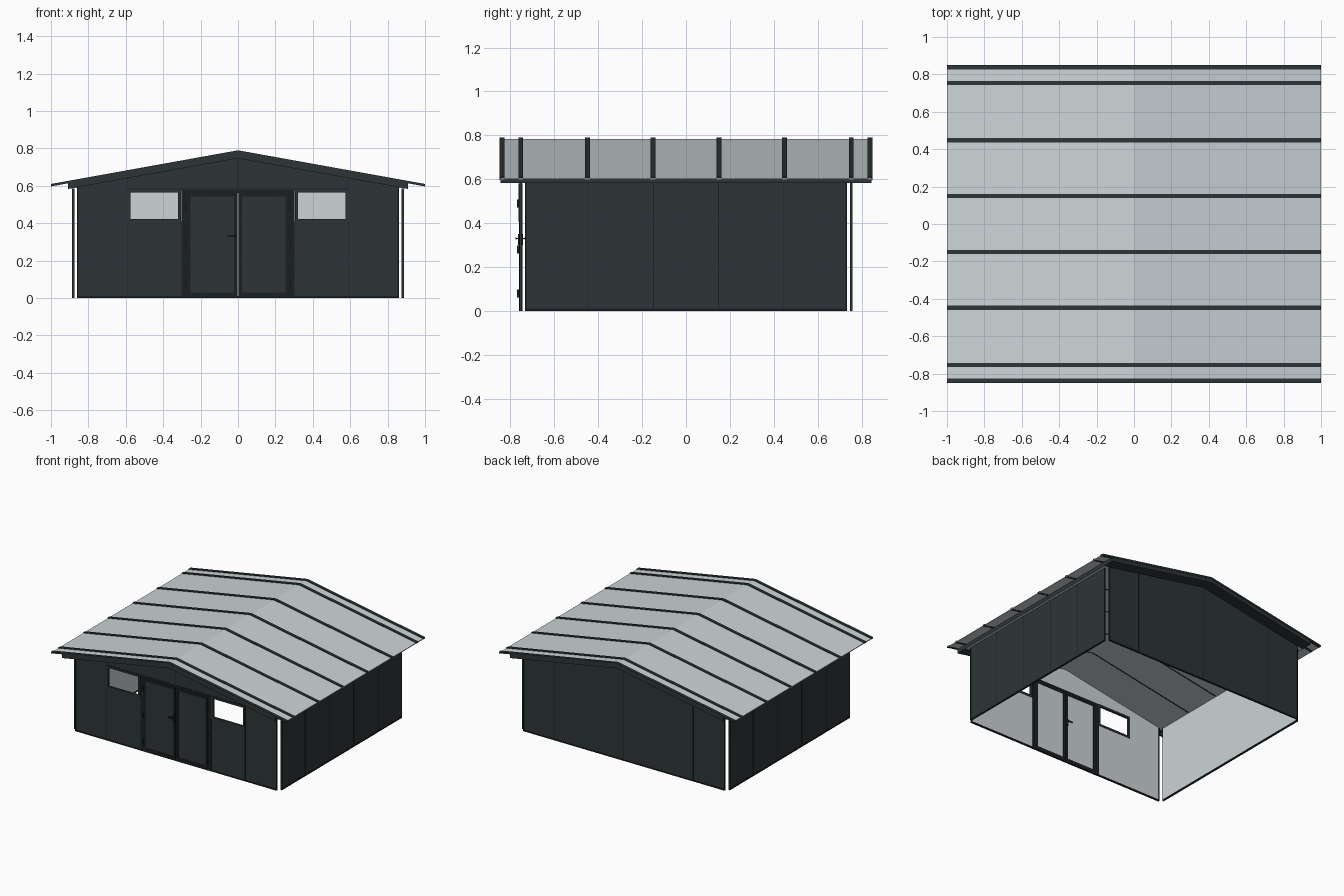
import bpy, bmesh
from mathutils import Vector

cube = bpy.data.objects.get("Cube")
if cube:
    bpy.data.objects.remove(cube, do_unlink=True)


def material(name, rgb):
    m = bpy.data.materials.new(name)
    m.use_nodes = True
    m.diffuse_color = (*rgb, 1)
    m.node_tree.nodes["Principled BSDF"].inputs["Base Color"].default_value = (*rgb, 1)
    return m


DARK = material("anthracite", (0.026, 0.036, 0.038))
LIGHT = material("light_grey", (0.60, 0.66, 0.68))
BLACK = material("black_trim", (0.011, 0.014, 0.015))

RIDGE, SLOPE, CORE = 0.784, 0.18, 0.031   # roof line and panel thickness
WALL_X, WALL_Y, THICK = 0.885, 0.757, 0.008
END_X, END_Y, EAVE = 0.86, 0.733, 0.587   # wall ends leave open corners


def roof_z(x):
    return RIDGE - SLOPE * abs(x)


def prism(name, outline, depth, mat, other=None, rule=None):
    """Extrude an outline of 3D points; faces passing the rule get the other material."""
    bm = bmesh.new()
    near = [bm.verts.new(p) for p in outline]
    far = [bm.verts.new(Vector(p) + Vector(depth)) for p in outline]
    bm.faces.new(near)
    bm.faces.new(far[::-1])
    for i in range(len(near)):
        j = (i + 1) % len(near)
        bm.faces.new((near[j], near[i], far[i], far[j]))
    bmesh.ops.recalc_face_normals(bm, faces=bm.faces)
    bm.normal_update()
    if rule:
        for f in bm.faces:
            f.material_index = int(rule(f))
    mesh = bpy.data.meshes.new(name)
    bm.to_mesh(mesh)
    bm.free()
    mesh.materials.append(mat)
    if other:
        mesh.materials.append(other)
    ob = bpy.data.objects.new(name, mesh)
    bpy.context.collection.objects.link(ob)
    return ob


def box(name, x, y, z, mat, other=None, rule=None):
    outline = [(x[0], y[0], z[0]), (x[1], y[0], z[0]), (x[1], y[0], z[1]), (x[0], y[0], z[1])]
    return prism(name, outline, (0, y[1] - y[0], 0), mat, other, rule)


def end_panel(name, side, x0, x1, z0, z1=None):
    """Front (side -1) or back (side 1) panel; without z1 it rises to the roof."""
    def top(x):
        return z1 if z1 else roof_z(x) - 0.006 - CORE
    y = side * WALL_Y
    outline = [(x0, y, z0), (x1, y, z0), (x1, y, top(x1)), (x0, y, top(x0))]
    prism(name, outline, (0, -side * THICK, 0), DARK, LIGHT,
          lambda f: f.normal.y * side < -0.5)


def frame(name, x0, x1, z0, z1, w, y, mat):
    """Rectangular frame of four bars."""
    box(name + "_left", (x0, x0 + w), y, (z0, z1), mat)
    box(name + "_right", (x1 - w, x1), y, (z0, z1), mat)
    box(name + "_top", (x0 + w, x1 - w), y, (z1 - w, z1), mat)
    box(name + "_bottom", (x0 + w, x1 - w), y, (z0, z0 + w), mat)


# Back wall
breaks = [-END_X, -0.59, 0, 0.59, END_X]
for a, b in zip(breaks, breaks[1:]):
    end_panel("back_wall_panel", 1, a, b, 0)

# Front wall with window and door openings
for s in (-1, 1):
    def span(a, b):
        return sorted((s * a, s * b))
    end_panel("front_corner_panel", -1, *span(0.59, END_X), 0)
    end_panel("front_panel_below_window", -1, *span(0.30, 0.59), 0, 0.41)
    end_panel("front_panel_above_window", -1, *span(0.30, 0.59), 0.575)
    end_panel("front_gable_panel", -1, *span(0, 0.30), 0.575)
    frame("window_frame", *span(0.305, 0.59), 0.407, 0.58, 0.015,
          (-WALL_Y - 0.005, -WALL_Y + 0.012), DARK)

    # Door leaf, its frame, jamb and hinges
    end_panel("door_leaf", -1, *span(0.02, 0.27), 0.02, 0.56)
    frame("door_leaf_frame", *span(0.003, 0.272), 0.012, 0.562, 0.018,
          (-WALL_Y - 0.004, -WALL_Y + 0.012), BLACK)
    box("door_jamb", span(0.274, 0.302), (-WALL_Y - 0.003, -WALL_Y + 0.012), (0, 0.577), BLACK)
    for z in (0.08, 0.28, 0.49):
        box("door_hinge", span(0.268, 0.28), (-0.769, -WALL_Y), (z - 0.018, z + 0.018), BLACK)

box("door_lintel", (-0.302, 0.302), (-WALL_Y - 0.003, -WALL_Y + 0.012), (0.563, 0.577), BLACK)
box("door_threshold", (-0.274, 0.274), (-WALL_Y - 0.003, -WALL_Y + 0.012), (0, 0.012), BLACK)

# Door handle on both faces
box("handle_plate", (-0.022, -0.01), (-0.765, -0.742), (0.30, 0.35), BLACK)
for y in (-0.777, -0.736):
    box("handle_lever", (-0.055, -0.01), (y, y + 0.006), (0.326, 0.334), BLACK)
box("handle_spindle", (-0.019, -0.013), (-0.777, -0.73), (0.327, 0.333), BLACK)

# Side walls of five panels each
side_breaks = [-END_Y, -0.443, -0.148, 0.148, 0.443, END_Y]
for s in (-1, 1):
    xs = sorted((s * WALL_X, s * (WALL_X - THICK)))
    for a, b in zip(side_breaks, side_breaks[1:]):
        box("side_wall_panel", xs, (a, b), (0, EAVE), DARK, LIGHT,
            lambda f: f.normal.x * s < -0.5)
    outer = sorted((s * WALL_X, s * (WALL_X + 0.001)))
    for y in side_breaks[1:-1]:
        box("side_seam", outer, (y - 0.002, y + 0.002), (0.01, EAVE), BLACK)
    # Base channel and end edging
    rim = sorted((s * (WALL_X + 0.002), s * (WALL_X - THICK - 0.002)))
    box("side_base_channel", rim, (-END_Y, END_Y), (0, 0.01), BLACK)
    for e in (-1, 1):
        box("side_end_edging", rim, sorted((e * END_Y, e * (END_Y - 0.006))), (0.01, EAVE), BLACK)

# Seams and base channels on the end walls
for side in (-1, 1):
    skin = sorted((side * WALL_Y, side * (WALL_Y + 0.001)))
    for x in (-0.59, 0, 0.59):
        low = 0.58 if side < 0 and x == 0 else 0.01
        box("end_wall_seam", (x - 0.002, x + 0.002), skin,
            (low, roof_z(x) - 0.006 - CORE), BLACK)
    rim = sorted((side * (WALL_Y + 0.002), side * (WALL_Y - THICK - 0.002)))
    runs = [(-END_X, END_X)] if side > 0 else [(-END_X, -0.302), (0.302, END_X)]
    for run in runs:
        box("end_base_channel", run, rim, (0, 0.01), BLACK)
    for e in (-1, 1):
        box("end_wall_edging", sorted((e * END_X, e * (END_X - 0.006))), rim, (0.01, 0.59), BLACK)
box("front_head_seam", (-0.59, 0.59), (-WALL_Y - 0.001, -WALL_Y), (0.581, 0.585), BLACK)


def roof_layer(name, y0, y1, half, top, thick, mat, other=None, rule=None):
    """Layer following both roof slopes; top is its offset from the roof line."""
    for s in (-1, 1):
        a, b = RIDGE + top, roof_z(half) + top
        outline = [(0, y0, a), (s * half, y0, b), (s * half, y0, b - thick), (0, y0, a - thick)]
        prism(name, outline, (0, y1 - y0, 0), mat, other, rule)


# Roof: insulated core, wider top sheet, standing ribs and underside seams
ribs = [-0.838, -0.753, -0.448, -0.15, 0.15, 0.448, 0.753, 0.838]
core = [-0.846, -WALL_Y, *ribs[2:6], WALL_Y, 0.846]
for a, b in zip(core, core[1:]):
    inside = abs(a + b) / 2 < WALL_Y
    roof_layer("roof_core", a, b, 0.91, -0.006, CORE, DARK, LIGHT,
               lambda f: inside and f.normal.z < -0.5)
roof_layer("roof_sheet", -0.846, 0.846, 1.0, 0, 0.006, LIGHT)
for y in ribs:
    roof_layer("roof_rib", y - 0.011, y + 0.011, 1.0, 0.006, 0.013, DARK)
for y in ribs[2:6]:
    roof_layer("ceiling_seam", y - 0.004, y + 0.004, 0.87, -0.006 - CORE, 0.002, BLACK)
